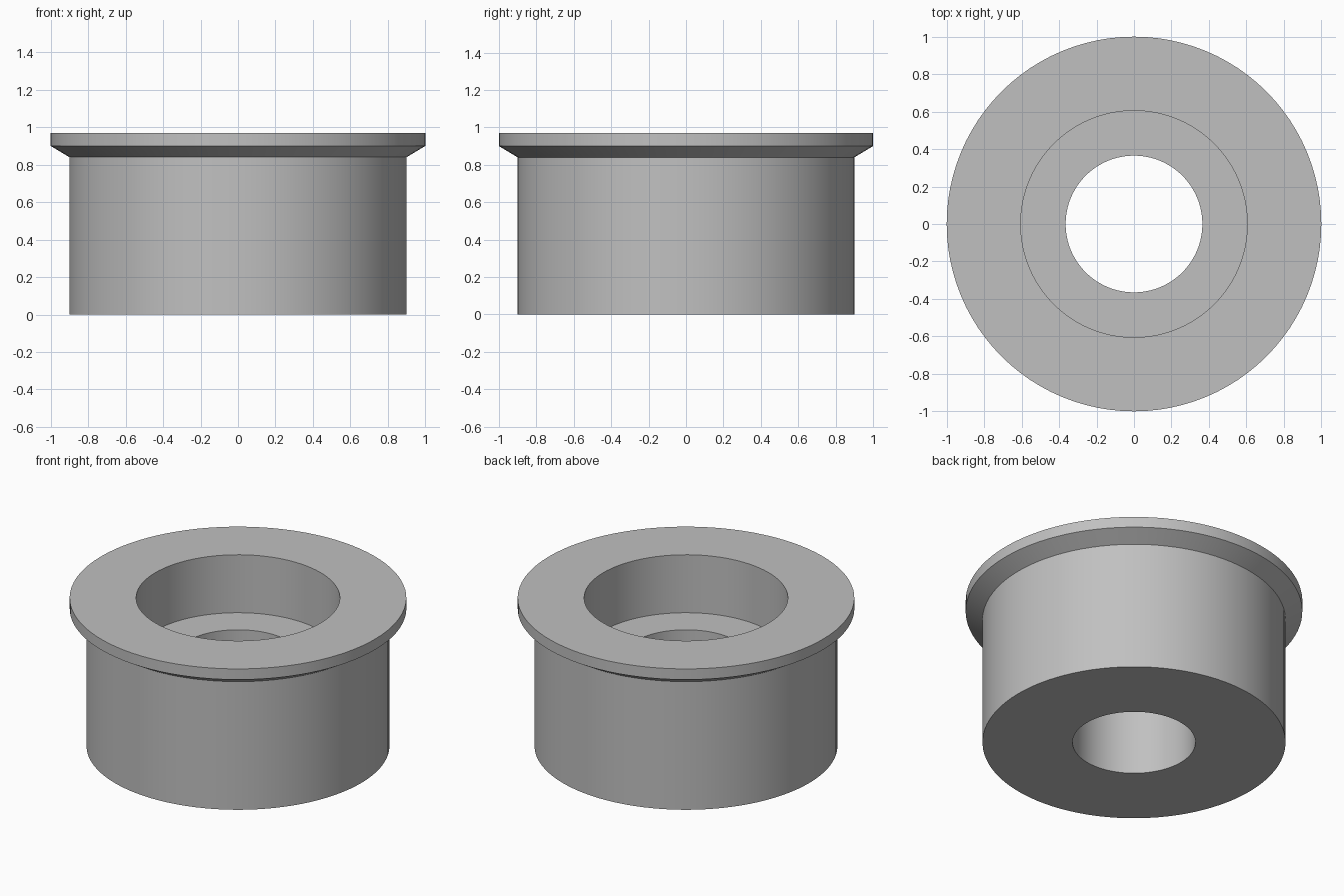
import bpy
import bmesh
import math

cube = bpy.data.objects.get("Cube")
if cube:
    bpy.data.objects.remove(cube, do_unlink=True)

SEGMENTS = 96

# Plain grey finish
grey = bpy.data.materials.new("plain_grey")
grey.use_nodes = True
colour = (0.53, 0.53, 0.53, 1)
grey.diffuse_color = colour
grey.node_tree.nodes["Principled BSDF"].inputs["Base Color"].default_value = colour


def lathe(name, profile, material):
    """Spin a closed (radius, height) profile around the z axis."""
    bm = bmesh.new()
    verts = [bm.verts.new((r, 0, z)) for r, z in profile]
    edges = [bm.edges.new((a, b)) for a, b in zip(verts, verts[1:] + verts[:1])]
    bmesh.ops.spin(bm, geom=verts + edges, cent=(0, 0, 0), axis=(0, 0, 1),
                   angle=math.tau, steps=SEGMENTS, use_merge=True)
    bmesh.ops.remove_doubles(bm, verts=bm.verts, dist=0.0001)
    bmesh.ops.recalc_face_normals(bm, faces=bm.faces)
    mesh = bpy.data.meshes.new(name)
    bm.to_mesh(mesh)
    bm.free()
    mesh.materials.append(material)
    obj = bpy.data.objects.new(name, mesh)
    bpy.context.collection.objects.link(obj)
    bpy.ops.object.select_all(action='DESELECT')
    obj.select_set(True)
    bpy.context.view_layer.objects.active = obj
    bpy.ops.object.shade_smooth_by_angle(angle=math.radians(25))
    return obj


# Flanged bushing: body, chamfered flange, counterbore and through hole
bore, counterbore, body, flange = 0.365, 0.605, 0.9, 1.0
floor, neck, rim, top = 0.59, 0.84, 0.9, 0.97
lathe("flanged_bushing", [
    (bore, 0), (body, 0), (body, neck), (flange, rim), (flange, top),
    (counterbore, top), (counterbore, floor), (bore, floor),
], grey)
